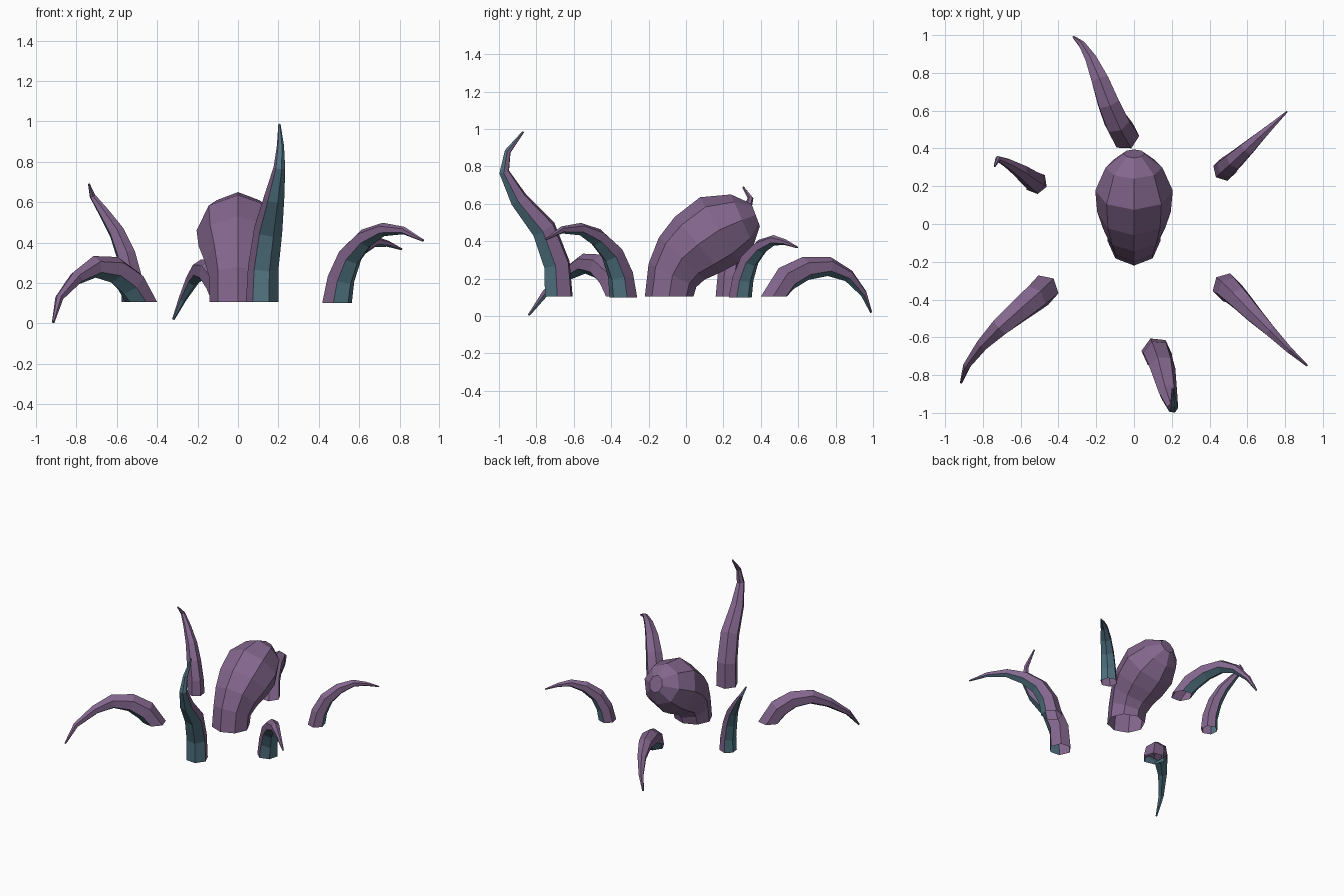
import bpy
from math import cos, sin, tau
from mathutils import Vector

if "Cube" in bpy.data.objects:
    bpy.data.objects.remove(bpy.data.objects["Cube"])

Z = Vector((0, 0, 1))


def material(name, rgb):
    m = bpy.data.materials.new(name)
    m.diffuse_color = (*rgb, 1)
    m.use_nodes = True
    m.node_tree.nodes["Principled BSDF"].inputs["Base Color"].default_value = m.diffuse_color
    return m


purple = material("purple_skin", (0.23, 0.135, 0.27))
teal = material("teal_underside", (0.085, 0.18, 0.23))


def loft(name, rings, sides, under=()):
    """Skin rings of (centre, outward axis, side axis); open base, capped tip."""
    verts, faces, mats = [], [], []
    for c, n, s in rings:
        verts += [c + n * cos(tau * i / sides) + s * sin(tau * i / sides)
                  for i in range(sides)]
    for r in range(len(rings) - 1):
        a, b = r * sides, (r + 1) * sides
        for i in range(sides):
            j = (i + 1) % sides
            faces.append((a + i, b + i, b + j, a + j))
            mats.append(1 if i in under else 0)
    faces.append(tuple(reversed(range(len(verts) - sides, len(verts)))))
    mats.append(0)
    mesh = bpy.data.meshes.new(name)
    mesh.from_pydata(verts, [], faces)
    mesh.materials.append(purple)
    if under:
        mesh.materials.append(teal)
    mesh.polygons.foreach_set("material_index", mats)
    ob = bpy.data.objects.new(name, mesh)
    bpy.context.collection.objects.link(ob)


def tentacle(name, path, radius, taper=(1, .92, .82, .66, .44, .25, .08)):
    pts = [Vector(p) for p in path]
    heading = pts[-1] - pts[0]
    heading.z = 0
    side = heading.normalized().cross(Z)
    rings = []
    for i, p in enumerate(pts):
        t = Z if i == 0 else (pts[min(i + 1, len(pts) - 1)] - pts[i - 1]).normalized()
        n = t.cross(side).normalized()
        s = n.cross(t) * -1
        r = radius * taper[i]
        rings.append((p, n * r, s * r))
    # the two faces on the outward side are the teal underside
    loft(name, rings, 6, under=(0, 5))


# Bent bulbous head: front (y, z), back (y, z), half width
head = [((-.22, .105), (.04, .105), .14),
        ((-.20, .28), (.055, .155), .14),
        ((-.145, .42), (.10, .195), .165),
        ((-.06, .53), (.19, .235), .195),
        ((.075, .635), (.28, .285), .205),
        ((.24, .65), (.36, .375), .15),
        ((.35, .60), (.395, .48), .055)]
rings = []
for f, b, w in head:
    f, b = Vector((0, *f)), Vector((0, *b))
    rings.append(((f + b) / 2, (b - f) / 2, Vector((w, 0, 0))))
loft("head", rings, 8)

# Tentacles around the head
tentacle("back_tentacle", [
    (-.05, .47, .105), (-.09, .535, .20), (-.135, .64, .255), (-.18, .765, .265),
    (-.225, .87, .215), (-.275, .95, .12), (-.32, .99, .02)], .078)
tentacle("back_right_tentacle", [
    (.48, .29, .10), (.495, .305, .20), (.535, .34, .30), (.60, .40, .37),
    (.675, .47, .405), (.74, .53, .395), (.81, .595, .367)], .063)
tentacle("front_right_tentacle", [
    (.49, -.335, .10), (.51, -.35, .22), (.555, -.395, .335), (.63, -.475, .42),
    (.72, -.565, .465), (.82, -.665, .46), (.917, -.75, .41)], .076)
tentacle("front_tentacle", [
    (.12, -.68, .105), (.125, -.69, .275), (.15, -.76, .465), (.18, -.895, .625),
    (.205, -.972, .77), (.21, -.953, .88), (.205, -.87, .985)], .081,
    (1, .94, .87, .62, .36, .22, .07))
tentacle("front_left_tentacle", [
    (-.48, -.35, .105), (-.53, -.395, .20), (-.61, -.46, .265), (-.71, -.545, .28),
    (-.80, -.635, .225), (-.885, -.75, .125), (-.915, -.84, .005)], .082)
tentacle("back_left_tentacle", [
    (-.52, .22, .105), (-.525, .225, .21), (-.555, .245, .34), (-.60, .28, .45),
    (-.665, .32, .55), (-.72, .345, .63), (-.738, .305, .69)], .062)
